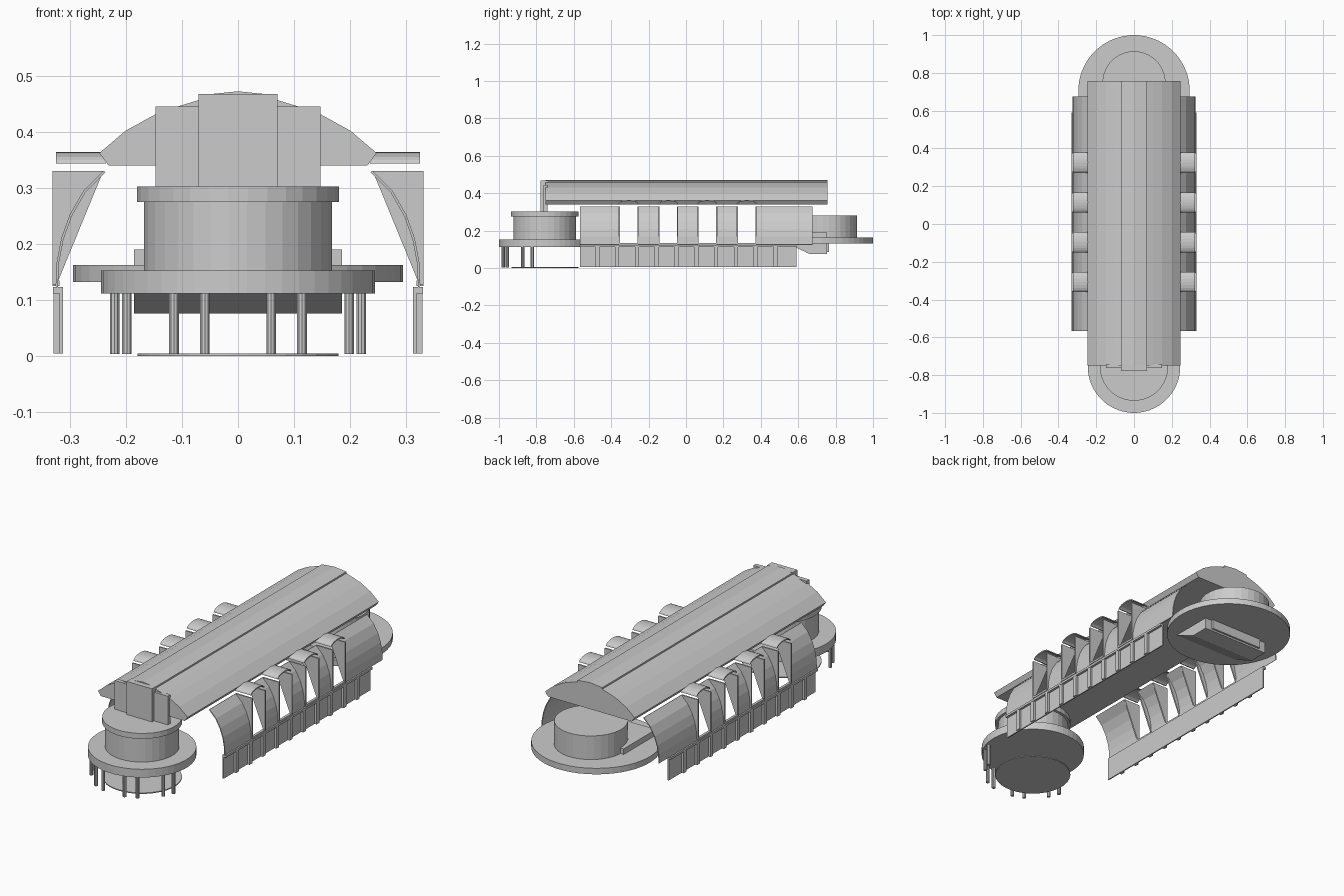
import bpy, bmesh, math

if "Cube" in bpy.data.objects:
    bpy.data.objects.remove(bpy.data.objects["Cube"])

mat = bpy.data.materials.new("plain grey")
mat.diffuse_color = (0.6, 0.6, 0.6, 1)
mat.use_nodes = True
mat.node_tree.nodes["Principled BSDF"].inputs["Base Color"].default_value = mat.diffuse_color


def finish(name, bm, smooth=False):
    bmesh.ops.recalc_face_normals(bm, faces=bm.faces)
    me = bpy.data.meshes.new(name)
    bm.to_mesh(me)
    bm.free()
    me.materials.append(mat)
    ob = bpy.data.objects.new(name, me)
    bpy.context.collection.objects.link(ob)
    return ob


def add_prism(bm, pts, a, b, place):
    """Solid between two copies of a closed profile."""
    va = [bm.verts.new(place(u, v, a)) for u, v in pts]
    vb = [bm.verts.new(place(u, v, b)) for u, v in pts]
    n = len(pts)
    bm.faces.new(va)
    bm.faces.new(vb[::-1])
    for i in range(n):
        j = (i + 1) % n
        bm.faces.new((va[i], va[j], vb[j], vb[i]))


def along_y(s=1):
    return lambda u, v, t: (s * u, t, v)


def along_x(s=1):
    return lambda u, v, t: (s * t, u, v)


def add_box(bm, x0, x1, y0, y1, z0, z1, s=1):
    add_prism(bm, [(x0, z0), (x1, z0), (x1, z1), (x0, z1)], y0, y1, along_y(s))


def box(name, *dims):
    bm = bmesh.new()
    add_box(bm, *dims)
    return finish(name, bm)


def disc(name, r, y, z0, z1, n=32, x=0.0):
    bm = bmesh.new()
    pts = [(r * math.cos(2 * math.pi * (i + .5) / n) + x,
            r * math.sin(2 * math.pi * (i + .5) / n) + y) for i in range(n)]
    add_prism(bm, pts, z0, z1, lambda u, v, t: (u, v, t))
    return finish(name, bm)


# main vaulted roof with a slightly raised centre strip
half = [(0.0, 0.472), (0.068, 0.465), (0.068, 0.457), (0.104, 0.446),
        (0.147, 0.431), (0.2, 0.402), (0.247, 0.362), (0.231, 0.34)]
bm = bmesh.new()
add_prism(bm, half + [(-x, z) for x, z in half[:0:-1]], -0.75, 0.757, along_y())
finish("hall_roof", bm)

# front gable panels
box("front_gable_wide", -0.147, 0.147, -0.762, -0.74, 0.30, 0.445)
box("front_gable_centre", -0.07, 0.07, -0.777, -0.74, 0.30, 0.467)

# front round porch
FY = -0.755
disc("porch_floor", 0.18, FY, 0.0, 0.005)
disc("porch_canopy", 0.245, FY, 0.112, 0.153, 48)
disc("porch_drum", 0.168, FY, 0.153, 0.275)
disc("porch_drum_cap", 0.181, FY, 0.275, 0.302)
for i, px in enumerate((0.059, 0.114, 0.198, 0.22)):
    for s, side in ((1, "right"), (-1, "left")):
        disc(f"porch_post_{side}_{i}", 0.009, FY - math.sqrt(0.23 ** 2 - px ** 2),
             0.004, 0.113, 10, s * px)

# rear round end
disc("rear_canopy", 0.295, 0.705, 0.132, 0.162, 48)
disc("rear_drum", 0.167, 0.748, 0.162, 0.28)
box("rear_door_panel", -0.147, 0.147, 0.75, 0.765, 0.085, 0.2)
bm = bmesh.new()
add_prism(bm, [(0.5, 0.19), (0.5, 0.15), (0.66, 0.076), (0.755, 0.076), (0.755, 0.19)],
          -0.185, 0.185, along_x())
finish("rear_under_block", bm)

# side walls, windows, plinths
outer = [(0.325, 0.125), (0.323, 0.168), (0.315, 0.21), (0.3, 0.252),
         (0.276, 0.294), (0.24, 0.33)]
wall = outer + [(x - 0.004, z - 0.002) for x, z in outer[::-1]]
windows = [(-0.357, -0.257), (-0.146, -0.046), (0.064, 0.164), (0.275, 0.375)]

for s, side in ((1, "right"), (-1, "left")):
    # curved wall strips between the windows
    bm = bmesh.new()
    edges = [-0.567] + [v for w in windows for v in w] + [0.675]
    for a, b in zip(edges[::2], edges[1::2]):
        add_prism(bm, wall, a, b, along_y(s))
    finish(f"curved_wall_{side}", bm)

    for i, (a, b) in enumerate(windows):
        # triangular window cheeks and sill
        bm = bmesh.new()
        cheek = [(0.24, 0.33), (0.331, 0.33), (0.331, 0.128), (0.323, 0.128)]
        add_prism(bm, cheek, a - 0.004, a + 0.003, along_y(s))
        add_prism(bm, cheek, b - 0.003, b + 0.004, along_y(s))
        add_box(bm, 0.318, 0.331, a, b, 0.125, 0.135, s)
        finish(f"window_frame_{side}_{i}", bm)
        # arched cap above the window
        bm = bmesh.new()
        m, n = (a + b) / 2, 10
        arc = [(m - 0.054 * math.cos(math.pi * k / n),
                0.343 + 0.021 * math.sin(math.pi * k / n)) for k in range(n + 1)]
        inner = [(m + (y - m) * 0.9, 0.343 + (z - 0.343) * 0.7) for y, z in arc]
        add_prism(bm, arc + inner[::-1], 0.235, 0.324, along_x(s))
        finish(f"window_cap_{side}_{i}", bm)

    # plinth sheet with ledge and upright ribs
    bm = bmesh.new()
    add_box(bm, 0.312, 0.318, -0.567, 0.59, 0.005, 0.112, s)
    add_box(bm, 0.312, 0.33, -0.567, 0.59, 0.112, 0.123, s)
    for k in range(10):
        y = -0.474 + 0.1058 * k
        add_box(bm, 0.316, 0.329, y - 0.011, y + 0.011, 0.005, 0.113, s)
    finish(f"plinth_{side}", bm)
